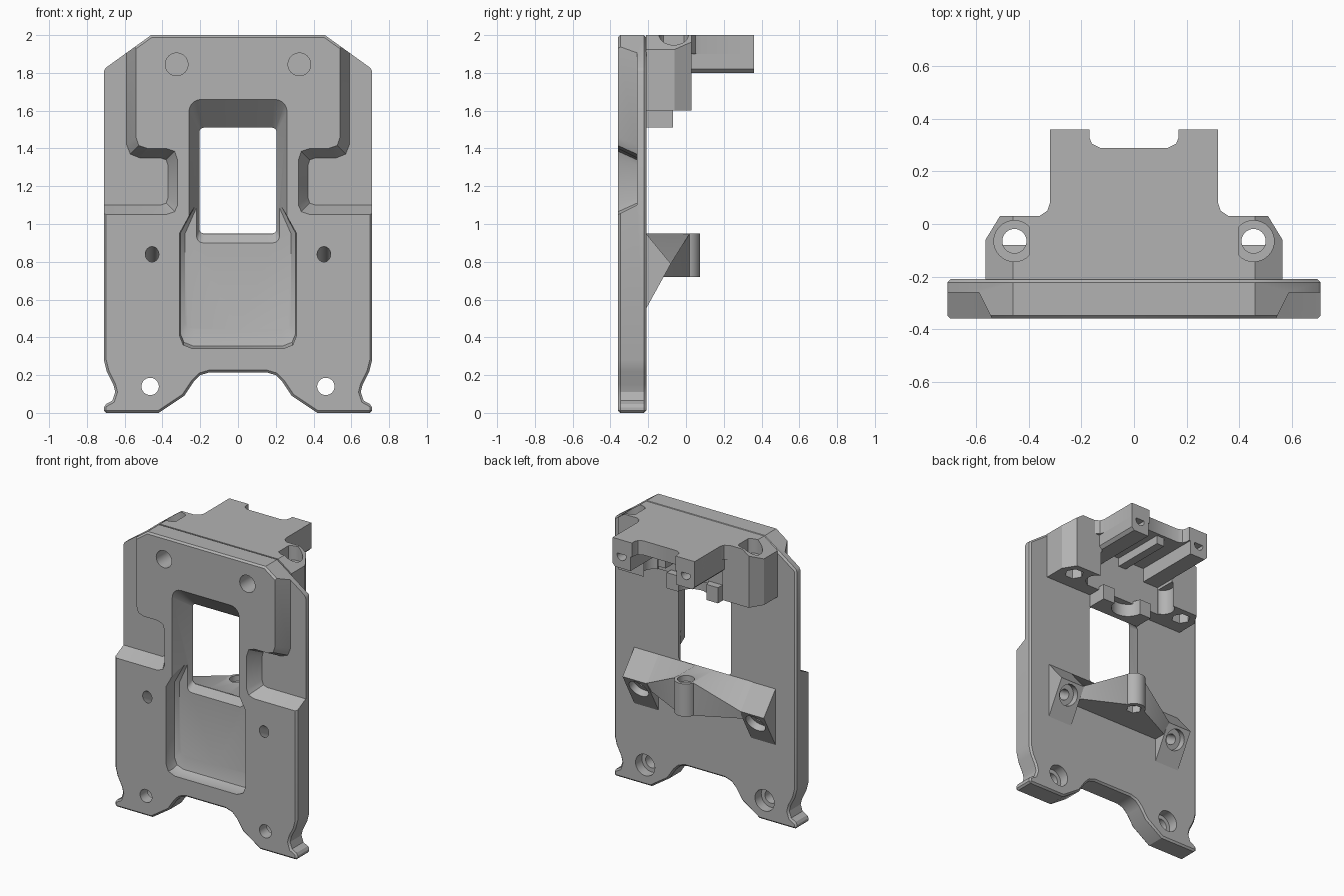
import bpy, bmesh, math
from mathutils import Vector

if "Cube" in bpy.data.objects:
    bpy.data.objects.remove(bpy.data.objects["Cube"])

GREY = (0.45, 0.45, 0.45, 1)
mat = bpy.data.materials.new("machined grey")
mat.use_nodes = True
mat.diffuse_color = GREY
mat.node_tree.nodes["Principled BSDF"].inputs["Base Color"].default_value = GREY


def loft(name, rings):
    """Closed solid through matching rings of 3D points."""
    bm = bmesh.new()
    vs = [[bm.verts.new(p) for p in r] for r in rings]
    n = len(vs[0])
    bm.faces.new(vs[0])
    bm.faces.new(vs[-1])
    for a, b in zip(vs, vs[1:]):
        for i in range(n):
            j = (i + 1) % n
            bm.faces.new((a[i], a[j], b[j], b[i]))
    bmesh.ops.recalc_face_normals(bm, faces=bm.faces)
    me = bpy.data.meshes.new(name)
    bm.to_mesh(me)
    bm.free()
    ob = bpy.data.objects.new(name, me)
    bpy.context.collection.objects.link(ob)
    me.materials.append(mat)
    return ob


def mirror_half(pts):
    return pts + [(-x, v) for x, v in reversed(pts) if x > 0]


def along_y(pts, y):
    return [(x, y, z) for x, z in pts]


def along_z(pts, z):
    return [(x, y, z) for x, y in pts]


def along_x(pts, x):
    return [(x, y, z) for y, z in pts]


def rounded(x, z0, z1, r):
    """Rectangle symmetric in x with rounded corners."""
    pts = []
    for cx, cz, a0 in ((x - r, z1 - r, 0), (r - x, z1 - r, 90), (r - x, z0 + r, 180), (x - r, z0 + r, 270)):
        for k in range(6):
            a = math.radians(a0 + 18 * k)
            pts.append((cx + r * math.cos(a), cz + r * math.sin(a)))
    return pts


def rod(name, start, end, r, sides=32):
    a, b = Vector(start), Vector(end)
    q = (b - a).to_track_quat('Z', 'Y')
    circle = [q @ Vector((r * math.cos(t), r * math.sin(t), 0))
              for t in (2 * math.pi * k / sides for k in range(sides))]
    return loft(name, [[a + c for c in circle], [b + c for c in circle]])


def apply(ob):
    dg = bpy.context.evaluated_depsgraph_get()
    me = bpy.data.meshes.new_from_object(ob.evaluated_get(dg))
    ob.modifiers.clear()
    ob.data = me


def bevel(ob, width, segments=1):
    m = ob.modifiers.new("bevel", 'BEVEL')
    m.width, m.segments, m.limit_method = width, segments, 'ANGLE'
    m.angle_limit = math.radians(50)
    apply(ob)


def cut(ob, cutters):
    for c in cutters:
        m = ob.modifiers.new("cut", 'BOOLEAN')
        m.operation, m.solver, m.object = 'DIFFERENCE', 'EXACT', c
        apply(ob)


def discard(cutters):
    for c in cutters:
        bpy.data.objects.remove(c)


parts = []

# Main plate with shaped feet and chamfered shoulders
outline = mirror_half([
    (0, .215), (.15, .215), (.2, .2), (.235, .165), (.285, .09), (.42, 0), (.71, 0), (.71, .04),
    (.665, .065), (.65, .11), (.66, .15), (.695, .22), (.71, .28), (.71, 1.82), (.46, 2), (0, 2)])
plate = loft("main_plate", [along_y(outline, -.36), along_y(outline, -.21)])
bevel(plate, .012)
parts.append(plate)

# Drafted side recesses
base = [(.8, 1.1), (.41, 1.1), (.38, 1.11), (.37, 1.14), (.37, 1.31), (.38, 1.34), (.41, 1.35),
        (.52, 1.35), (.57, 1.37), (.59, 1.42), (.59, 2.1), (.8, 2.1)]
face = [(.8, 1.05), (.38, 1.05), (.335, 1.065), (.32, 1.1), (.32, 1.34), (.335, 1.385), (.38, 1.4),
        (.48, 1.4), (.525, 1.415), (.54, 1.46), (.54, 2.1), (.8, 2.1)]
front = [(a + 1.1 * (c - a), b + 1.1 * (d - b)) for (a, b), (c, d) in zip(base, face)]
cutters = [loft("recess_cutter", [[(s * x, -.37, z) for x, z in front], [(s * x, -.26, z) for x, z in base]])
           for s in (1, -1)]

# Lower pocket, sloped window funnel and window
pocket = mirror_half([(0, .34), (.24, .34), (.29, .36), (.31, .41), (.31, .95), (.21, 1.13), (0, 1.13)])
floor = mirror_half([(0, .44), (.23, .44), (.265, .45), (.28, .48), (.28, .95), (.2, 1.13), (0, 1.13)])
mid = [((a + c) / 2 + (a - c) * .35, (b + d) / 2 - (d - b) * .35) for (a, b), (c, d) in zip(pocket, floor)]
cutters += [
    loft("pocket_cutter", [along_y(pocket, -.38), along_y(pocket, -.31), along_y(mid, -.27), along_y(floor, -.25)]),
    loft("funnel_cutter", [along_y(rounded(.264, .75, 1.67, .07), -.37), along_y(rounded(.205, .95, 1.51, .025), -.21)]),
    loft("window_cutter", [along_y(rounded(.205, .95, 1.51, .025), -.3), along_y(rounded(.205, .95, 1.51, .025), -.15)])]

# Screw holes in the plate
tilt = Vector((0, .88, -.48))
tilted = []
for s in (1, -1):
    cutters += [rod("foot_hole", (s * .465, -.5, .14), (s * .465, 0, .14), .046),
                rod("foot_counterbore", (s * .465, -.28, .14), (s * .465, 0, .14), .075),
                rod("upper_hole", (s * .325, -.5, 1.845), (s * .325, -.215, 1.845), .06)]
    p = Vector((s * .455, -.36, .84))
    tilted += [rod("tilted_hole", p - tilt * .1, p + tilt * .5, .036),
               rod("tilted_counterbore", p + tilt * .22, p + tilt * .5, .072)]
cut(plate, cutters + tilted[0::2])
discard(cutters)

# Rear wings holding the tilted screws
for s, side in ((1, "left"), (-1, "right")):
    tri = [(-.212, .95), (-.08, .79), (-.212, .55)]
    wing = loft(side + "_wing", [along_x(tri, s * .36), along_x(tri, s * .55)])
    cut(wing, tilted)
    parts.append(wing)
discard(tilted)

# Bridge and central boss between the wings
end = [(-.212, .95), (-.08, .79), (-.13, .72), (-.212, .72)]
middle = [(-.212, .95), (.02, .95), (.02, .72), (-.212, .72)]
bridge = loft("rear_bridge", [along_x(end, -.37), along_x(middle, -.07), along_x(middle, .07), along_x(end, .37)])
boss = rod("rear_boss", (0, 0, .72), (0, 0, .95), .075)
cutters = [rod("boss_hole", (0, 0, .6), (0, 0, 1.1), .03),
           rod("boss_counterbore", (0, 0, .91), (0, 0, 1.1), .055),
           rod("boss_nut", (0, 0, .6), (0, 0, .77), .05, 6)]
for ob in (bridge, boss):
    cut(ob, cutters)
    parts.append(ob)
discard(cutters)

# Upper block with two legs, chamfered like the plate shoulders
shape = mirror_half([(0, -.212), (.565, -.212), (.565, -.06), (.51, .03), (.3, .03), (.3, -.12), (0, -.12)])
block = loft("upper_block", [along_z(shape, 1.6), along_z(shape, 2)])
cutters = []
for s in (1, -1):
    wedge = [(s * .46, 2), (s * .71, 1.82), (s * .71, 2.1), (s * .46, 2.1)]
    x, y = s * .455, -.065
    cutters += [loft("shoulder_cutter", [along_y(wedge, -.3), along_y(wedge, .1)]),
                rod("clamp_hole", (x, y, 1.5), (x, y, 2.1), .046),
                rod("clamp_counterbore", (x, y, 1.9), (x, y, 2.1), .078),
                rod("clamp_nut", (x, y, 1.5), (x, y, 1.67), .062, 6),
                rod("leg_arch", (s * .28, -.04, 1.5), (s * .28, -.04, 1.78), .075)]
cut(block, cutters)
discard(cutters)
parts.append(block)

# Rear shelf with end notch, rails and a thin rib below
shelf = mirror_half([(0, -.212), (.4, -.212), (.4, .03), (.36, .03), (.33, .05), (.32, .08), (.32, .36),
                     (.17, .36), (.17, .33), (.16, .305), (.13, .29), (0, .29)])
parts.append(loft("rear_shelf", [along_z(shelf, 1.9), along_z(shelf, 2)]))
for s, side in ((1, "left"), (-1, "right")):
    sec = [(.18, 2), (.18, 1.8), (.3, 1.8), (.32, 1.82), (.32, 1.98), (.3, 2)]
    sec = [(s * x, z) for x, z in sec]
    rail = loft(side + "_rail", [along_y(sec, -.15), along_y(sec, .36)])
    hole = rod("rail_hole", (s * .25, .2, 1.89), (s * .25, .5, 1.89), .035)
    cut(rail, [hole])
    discard([hole])
    parts.append(rail)
rib = [(-.03, 1.84), (.03, 1.84), (.03, 1.95), (-.03, 1.95)]
parts.append(loft("shelf_rib", [along_y(rib, -.15), along_y(rib, .27)]))

# Curved hook above the window
lip = [(-.2, -.212), (.2, -.212), (.2, -.07), (-.2, -.07)]
hook = loft("window_hook", [along_z(lip, 1.51), along_z(lip, 1.62)])
scoop = rod("hook_scoop", (0, -.06, 1.4), (0, -.06, 1.7), .11)
cut(hook, [scoop])
discard([scoop])
parts.append(hook)

# Smooth round surfaces, keep machined edges sharp
bpy.ops.object.select_all(action='DESELECT')
for ob in parts:
    ob.select_set(True)
bpy.context.view_layer.objects.active = plate
bpy.ops.object.shade_smooth_by_angle(angle=math.radians(30))
